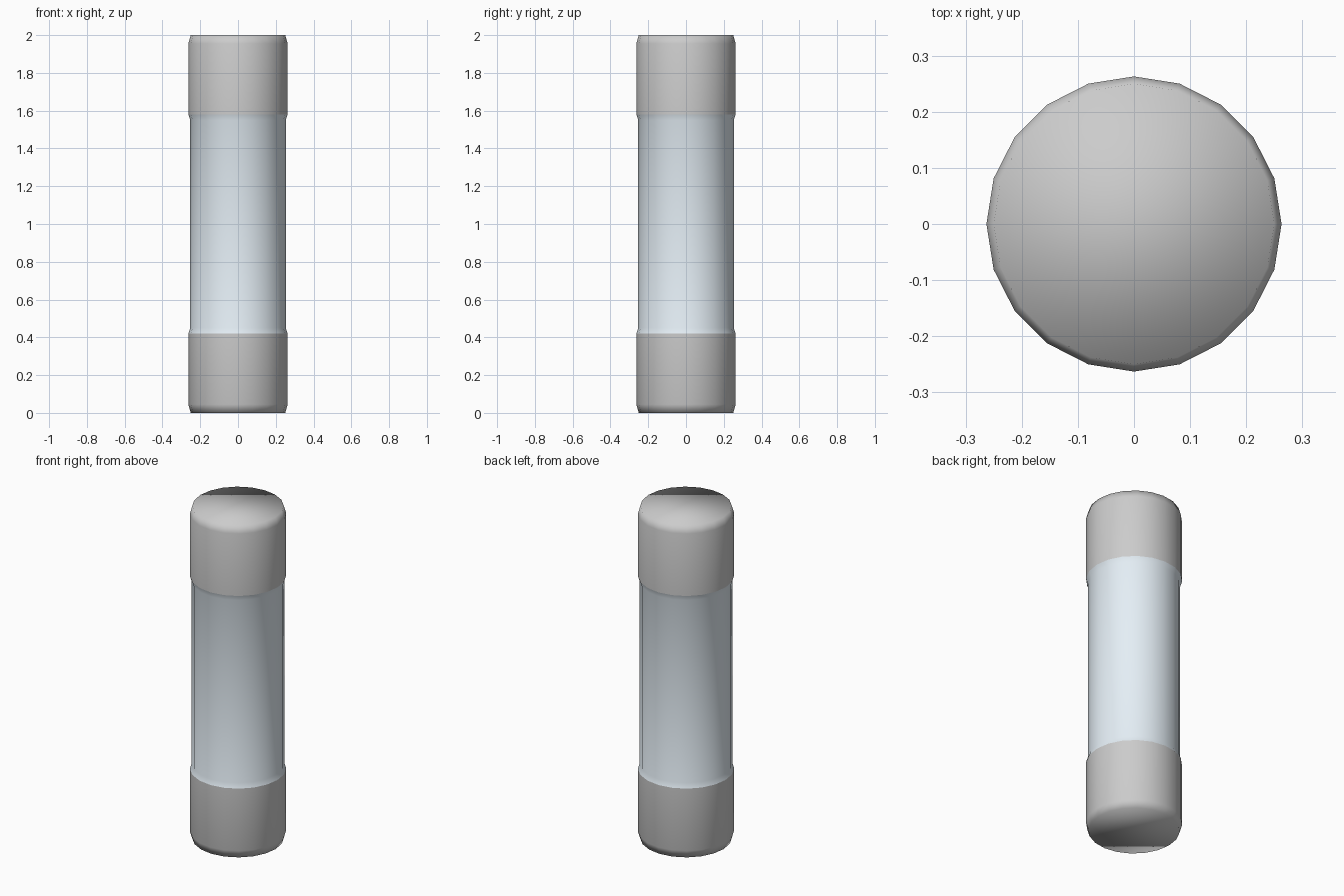
import bpy, bmesh
from math import cos, sin, tau

if "Cube" in bpy.data.objects:
    bpy.data.objects.remove(bpy.data.objects["Cube"])

SIDES = 20
HEIGHT = 2.0
BODY_R, CAP_R = 0.253, 0.263
CAP_H = 0.42


def lathe(name, profile, close_start=False):
    """Revolve (radius, z) points around z, optionally closing the first ring."""
    bm = bmesh.new()
    rings = [[bm.verts.new((r * cos(tau * i / SIDES), r * sin(tau * i / SIDES), z))
              for i in range(SIDES)] for r, z in profile]
    for a, b in zip(rings, rings[1:]):
        for i in range(SIDES):
            j = (i + 1) % SIDES
            bm.faces.new((a[i], a[j], b[j], b[i]))
    if close_start:
        bm.faces.new(rings[0])
    bmesh.ops.recalc_face_normals(bm, faces=bm.faces)
    for f in bm.faces:
        f.smooth = True
    mesh = bpy.data.meshes.new(name)
    bm.to_mesh(mesh)
    bm.free()
    obj = bpy.data.objects.new(name, mesh)
    bpy.context.collection.objects.link(obj)
    return obj


# Metal end caps with a chamfered outer edge, mirrored top and bottom
cap = [(0.25, 0), (CAP_R, 0.045), (CAP_R, CAP_H)]
lathe("bottom_cap", cap, True)
lathe("top_cap", [(r, HEIGHT - z) for r, z in cap], True)

# Glass tube, flaring out to meet the cap rims
half = [(CAP_R, CAP_H), (BODY_R, CAP_H + 0.03)]
tube = lathe("glass_tube", half + [(r, HEIGHT - z) for r, z in reversed(half)])
# Keep outward normals on the open-ended tube
if tube.data.polygons[SIDES].normal.dot(tube.data.polygons[SIDES].center) < 0:
    tube.data.flip_normals()
glass = bpy.data.materials.new("pale_glass")
glass.diffuse_color = (0.78, 0.86, 0.92, 1)
glass.use_nodes = True
glass.node_tree.nodes["Principled BSDF"].inputs["Base Color"].default_value = glass.diffuse_color
tube.data.materials.append(glass)

# Open-ended caps: make sure their walls face outward too
for name in ("bottom_cap", "top_cap"):
    mesh = bpy.data.objects[name].data
    p = mesh.polygons[SIDES]
    if p.normal.x * p.center.x + p.normal.y * p.center.y < 0:
        mesh.flip_normals()
